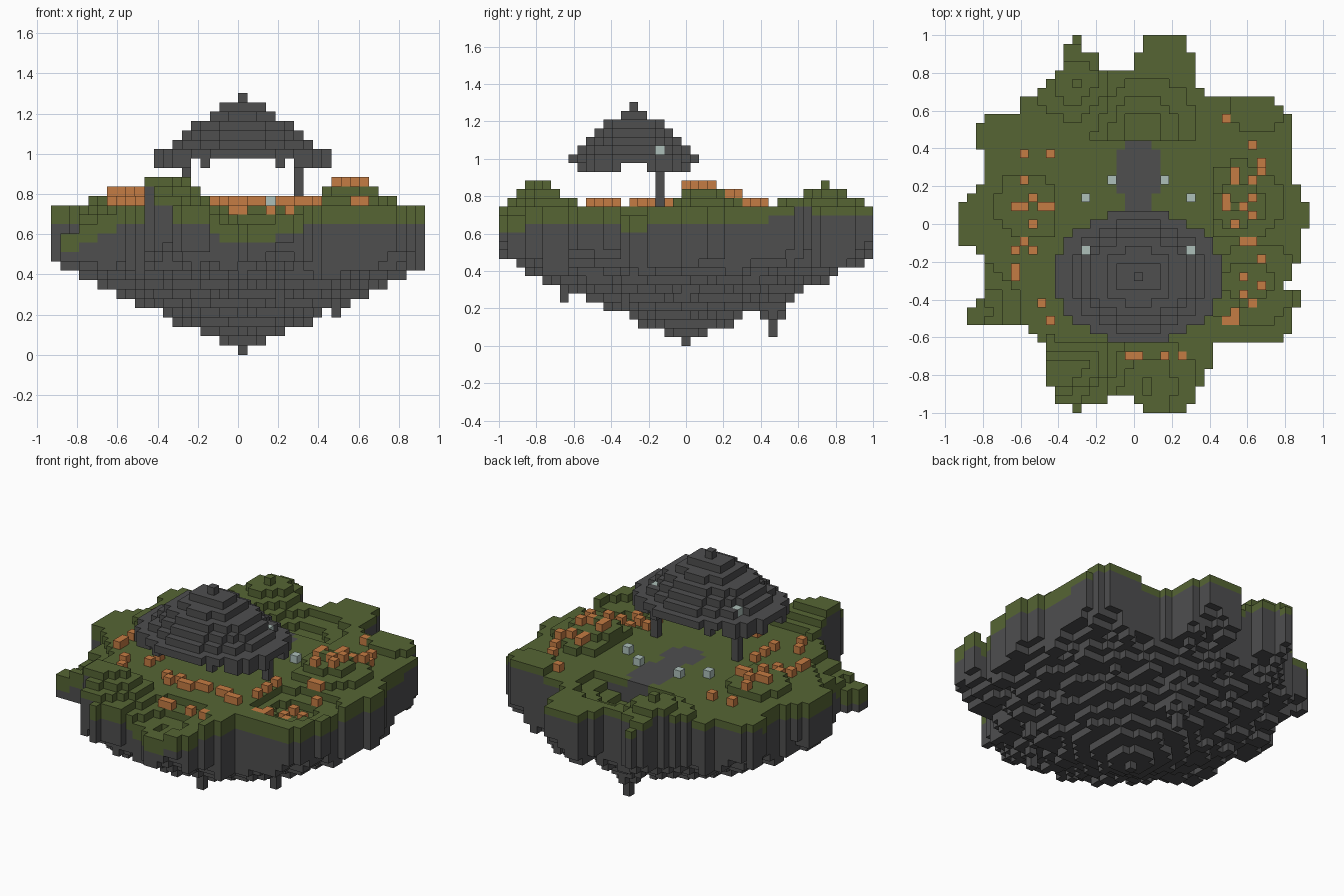
import bpy
import bmesh
import math
import random

cube = bpy.data.objects.get("Cube")
if cube:
    bpy.data.objects.remove(cube)

random.seed(4)
CELL = 2 / 43  # edge length of one block


def make_material(name, colour):
    mat = bpy.data.materials.new(name)
    mat.use_nodes = True
    mat.diffuse_color = (*colour, 1)
    mat.node_tree.nodes["Principled BSDF"].inputs["Base Color"].default_value = (*colour, 1)
    return mat


stone = make_material("dark stone", (.077, .077, .078))
grass = make_material("moss green", (.092, .13, .034))
orange = make_material("warm orange", (.56, .2, .056))
pale = make_material("pale lamp", (.42, .53, .49))


def build_blocks(name, cells):
    """Turn a {(column, row, level): material} dictionary into one block mesh, outer faces only."""
    obj = bpy.data.objects.new(name, bpy.data.meshes.new(name))
    bpy.context.collection.objects.link(obj)
    mats = list(dict.fromkeys(cells.values()))
    for mat in mats:
        obj.data.materials.append(mat)
    bm = bmesh.new()
    corners = {}

    def corner(point):
        if point not in corners:
            x, y, z = point
            corners[point] = bm.verts.new((x * CELL, (y - .5) * CELL, z * CELL))
        return corners[point]

    for cell, mat in cells.items():
        for axis in range(3):
            for side in (0, 1):
                near = list(cell)
                near[axis] += 2 * side - 1
                if tuple(near) in cells:
                    continue
                u, w = (axis + 1) % 3, (axis + 2) % 3
                loop = []
                for a, b in ((0, 0), (1, 0), (1, 1), (0, 1)):
                    p = list(cell)
                    p[axis] += side
                    p[u] += a
                    p[w] += b
                    loop.append(corner(tuple(p)))
                face = bm.faces.new(loop if side else loop[::-1])
                face.material_index = mats.index(mat)
    bm.to_mesh(obj.data)
    bm.free()
    return obj


# Island outline, in blocks
outline = [
    (-8, 20.5), (-7, 20.5), (-7, 21.5), (-6, 21.5), (-6, 20.5), (-5, 19.5), (-4, 19.5),
    (-4, 17.5), (0, 17.5), (0, 19.5), (1, 19.5), (1, 21.5), (6, 21.5), (6, 19.5), (7, 19.5),
    (7, 16.5), (9, 14.5), (16, 14.5), (18, 12), (18, 4.5), (19, 4.5), (19, 2.5), (20, 2.5),
    (20, -.5), (19, -.5), (19, -3.5), (18, -4.5), (17, -7.5), (19, -7.5), (19, -9.5),
    (18, -9.5), (18, -11.5), (16, -13.5), (9, -13.5), (9, -15.5), (7, -19.5), (6, -21.5),
    (1, -21.5), (1, -20.5), (0, -19.5), (-3, -19.5), (-3, -20.5), (-6, -20.5), (-6, -21.5),
    (-7, -21.5), (-7, -20.5), (-9, -20.5), (-9, -18.5), (-10, -18.5), (-10, -13.5),
    (-12, -11.5), (-19, -11.5), (-19, -9.5), (-17, -8), (-17, -3.5), (-19, -2.5),
    (-20, -1.5), (-20, 1.5), (-19, 3.5), (-17, 5.5), (-17, 8.5), (-18, 8.5), (-18, 11.5),
    (-17, 12.5), (-13, 12.5), (-13, 14.5), (-12, 14.5), (-8, 17.5)]

# Mounds and hollows: column, row, rise, spread
hills = [
    (-9, -17, 3.2, 3.2), (-5, -16, 2, 2.5), (-6.5, 16, 2.6, 3.5), (12, 2, 2.6, 4),
    (14, 13, 1.2, 3), (-12, 2, 1.3, 4), (1.5, -18.5, -2.6, 4.5), (-18, -10, -3, 4),
    (13, -6.5, -2.2, 4.5), (1, 11, -3, 4.5)]

# Hanging stone clusters under the island: column, row, lowest level
clusters = [(1, 10, 1), (4, -14, 5), (10, -7, 4)]


def inside(x, y):
    hit = False
    for (ax, ay), (bx, by) in zip(outline, outline[1:] + outline[:1]):
        if (ay > y) != (by > y) and x < ax + (y - ay) * (bx - ax) / (by - ay):
            hit = not hit
    return hit


def on_platform(i, j):
    return -9 <= i <= 8 and -13 <= j <= 9


def ground(i, j):
    """Level of the first free block above the soil."""
    if on_platform(i, j):
        return 16
    rise = sum(h * math.exp(-((i + .5 - x) ** 2 + (j - y) ** 2) / r ** 2) for x, y, h, r in hills)
    return 16 + round(rise)


def underside(i, j):
    reach = math.hypot(i, j)
    wave = math.sin(i * 1.1 + j * .3) * math.sin(j * .9 - i * .4)
    levels = [math.ceil(.5 * reach - .3 + wave * reach / 18)]
    levels += [low + math.ceil(1.6 * math.hypot(i - x, j - y)) for x, y, low in clusters]
    return max(0, min(levels))


def on_path(i, j):
    return (i / 2.4) ** 2 + ((j - 6) / 3.8) ** 2 < 1 or (i / 3) ** 2 + (j / 2.5) ** 2 < 1


# Floating island: stone body, thin moss on top, stone path on a raised platform
island = {}
for i in range(-20, 20):
    for j in range(-21, 22):
        if inside(i + .5, j + .01):
            top = ground(i, j)
            thin = j > 9 or on_platform(i, j) or (j < -10 and top > 16)
            moss = 1 if thin else 2
            for k in range(min(underside(i, j), top - 3), top):
                island[i, j, k] = grass if k >= top - moss else stone
            if on_path(i, j):
                island[i, j, top - 1] = stone
build_blocks("island", island)


# Domed roof: oval layers from eave to peak, each with its half width and half depth
def in_oval(i, j, wide, deep):
    return (i / wide) ** 2 + ((j + 6) / deep) ** 2 <= 1


layers = [(9.7, 7.5), (9.7, 7.5), (7.8, 6.5), (6.8, 5.5), (5.7, 4.5), (3.8, 3.5), (2.7, 1.7), (.6, .6)]
roof = {}
for level, (wide, deep) in enumerate(layers, 20):
    for i in range(-10, 11):
        for j in range(-15, 4):
            if not in_oval(i, j, wide, deep):
                continue
            # The lowest layer is a rim with openings
            open_side = abs(i) <= 3 or abs(i) == 5 or abs(j + 6) <= 1
            if level == 20 and (in_oval(i, j, wide - 1.8, deep - 1.5) or open_side):
                continue
            roof[i, j, level] = stone

# Pale lamps along the path and set into the roof
lamps = {}
for side in (-1, 1):
    lamps[side * 6, 3, 16] = pale
    lamps[side * 3, 5, 16] = pale
    lamps[side * 6, -3, 22] = pale
    for level in (22, 23):
        roof.pop((side * 6, -3, level), None)
build_blocks("roof", roof)
build_blocks("lamps", lamps)

# Roof pillars
for name, i in (("right_pillar", -6), ("left_pillar", 6)):
    build_blocks(name, {(i, -3, k): stone for k in range(16, 21)})

# Orange shrubs scattered on the moss
spots = [
    (10, 12), (13, 9), (14, 7), (14, 6), (11, 6), (11, 5), (13, 5), (10, 3), (10, 2), (13, 3),
    (12, 2), (13, 1), (11, 0), (12, -2), (13, -2), (14, -4), (12, -6), (14, -7), (12, -8),
    (13, -9), (11, -10), (10, -11), (11, -11), (-1, -15), (0, -15), (3, -15), (5, -15),
    (-13, 8), (-10, 8), (-13, 5), (-12, 3), (-14, 2), (-13, 2), (-11, 2), (-10, 2),
    (-12, 0), (-13, -2), (-12, -3), (-14, -3), (-14, -5), (-14, -6), (-11, -9), (-10, -11)]
# A loose row under the front eave and beside the pillars
spots += [(i, -10 - random.randint(0, 1)) for i in range(-4, 8) if i != 3]
spots += [(side * 8, j) for side in (-1, 1) for j in range(-8, -2, 2)]
build_blocks("shrubs", {(i, j, ground(i, j)): orange for i, j in spots})
